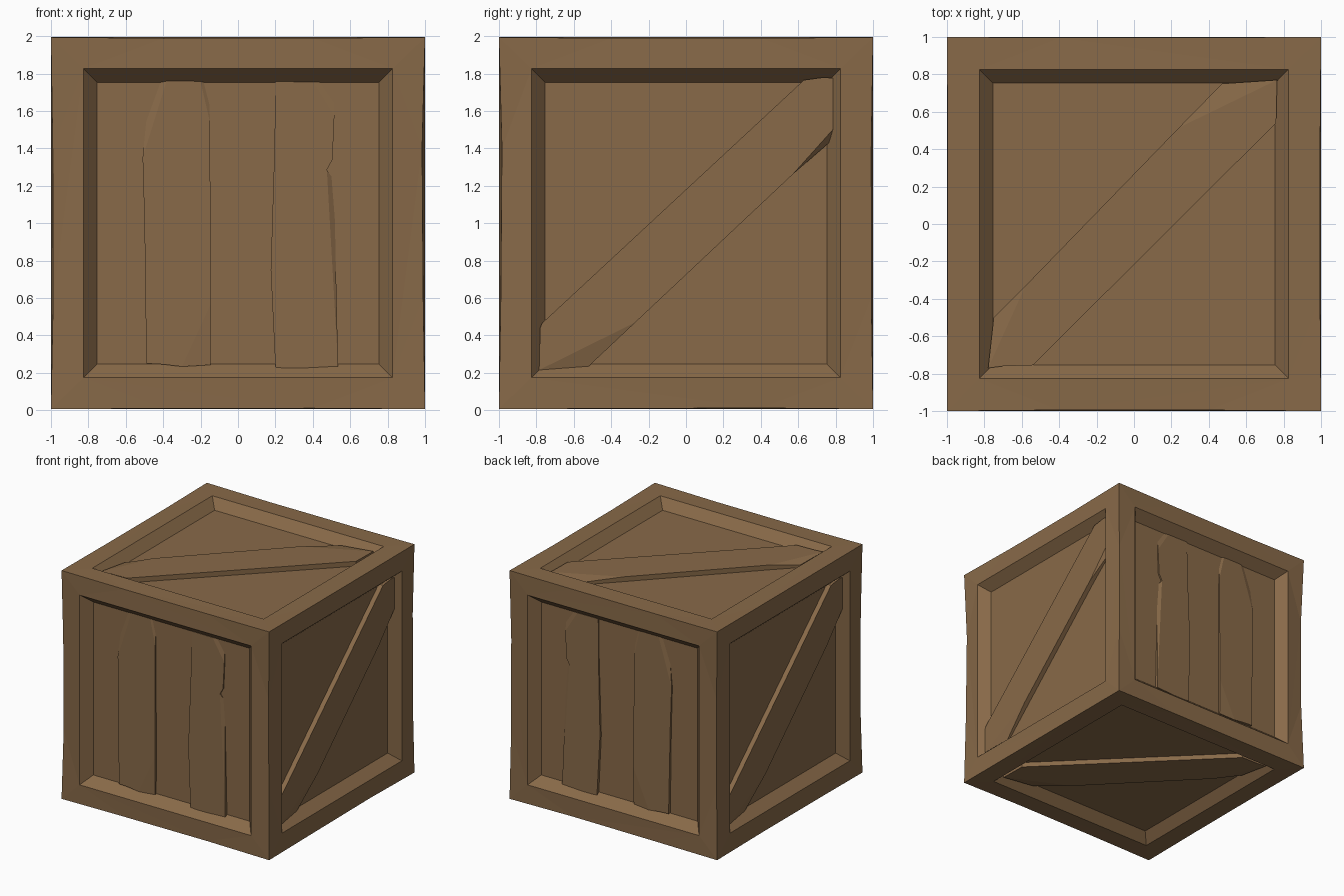
import bpy, bmesh, random
from mathutils import Vector

if "Cube" in bpy.data.objects:
    bpy.data.objects.remove(bpy.data.objects["Cube"])

random.seed(4)
wood = bpy.data.materials.new("brown_wood")
wood.diffuse_color = (0.247, 0.143, 0.0655, 1)
wood.use_nodes = True
wood.node_tree.nodes["Principled BSDF"].inputs["Base Color"].default_value = wood.diffuse_color

CENTRE = Vector((0, 0, 1))
FLOOR = 0.915          # distance of the recessed panels from the centre


def finish(bm, name):
    bmesh.ops.recalc_face_normals(bm, faces=bm.faces)
    me = bpy.data.meshes.new(name)
    bm.to_mesh(me)
    bm.free()
    me.materials.append(wood)
    ob = bpy.data.objects.new(name, me)
    bpy.context.collection.objects.link(ob)
    return ob


# Crate body: cube with a bevelled, recessed panel in every face
bm = bmesh.new()
bmesh.ops.create_cube(bm, size=2)
outer = list(bm.edges)
panels = list(bm.faces)
bmesh.ops.inset_individual(bm, faces=panels, thickness=0.174, depth=0, use_even_offset=True)
bmesh.ops.inset_individual(bm, faces=panels, thickness=0.073, depth=0, use_even_offset=True)
for f in panels:
    n = f.normal.copy()
    for v in f.verts:
        v.co -= n * (1 - FLOOR)
# Worn outer edges: two slightly dented points along each, upright edges most
for e in outer:
    a, b = e.verts
    pa, pb = a.co.copy(), b.co.copy()
    mid = (pa + pb) / 2
    lo, hi = (0.008, 0.018) if abs(mid.z) < 0.1 else (0.002, 0.006)
    ne, v1 = bmesh.utils.edge_split(e, a, 0.3)
    v1.co = pa.lerp(pb, 0.3) - mid * random.uniform(lo, hi)
    e2 = next(x for x in v1.link_edges if b in x.verts)
    ne, v2 = bmesh.utils.edge_split(e2, v1, 0.5)
    v2.co = pa.lerp(pb, 0.7) - mid * random.uniform(lo, hi)
for v in bm.verts:
    if abs(v.co.z) > 0.95:
        v.co.z *= 0.994
bmesh.ops.triangulate(bm, faces=[f for f in bm.faces if len(f.verts) > 4])
bmesh.ops.translate(bm, verts=bm.verts, vec=CENTRE)
finish(bm, "crate_body")


def board(name, outline, height, U, V, N, tilt=0):
    """Flat board on a panel; a third value on a point chips that corner down."""
    U, V, N = Vector(U), Vector(V), Vector(N)
    bm = bmesh.new()
    top, low, chipped = [], [], []
    for p in outline:
        drop = p[2] if len(p) > 2 else 0
        base = CENTRE + U * p[0] + V * p[1] + N * FLOOR
        lift = height - drop - tilt * (p[1] + 0.77) / 1.54
        top.append(bm.verts.new(base + N * lift))
        low.append(bm.verts.new(base - N * 0.03))
        chipped.append(drop > 0)
    n = len(top)
    for i in range(n):
        j = (i + 1) % n
        bm.faces.new((low[i], low[j], top[j], top[i]))
        if chipped[i]:
            bm.faces.new((top[i - 1], top[i], top[j]))
    bm.faces.new([v for v, c in zip(top, chipped) if not c])
    bm.faces.new(low[::-1])
    finish(bm, name)


# Raised planks on front and back (back mirrors the front), sinking in at the top
plank_left = [(-0.49, -0.75), (-0.4, -0.755), (-0.3, -0.767), (-0.148, -0.758, 0.01),
              (-0.145, -0.43), (-0.15, 0.54), (-0.155, 0.75, 0.02), (-0.2, 0.757),
              (-0.38, 0.766), (-0.47, 0.752, 0.02), (-0.51, 0.35), (-0.5, 0.0)]
plank_right = [(0.2, -0.77), (0.28, -0.778), (0.535, -0.765), (0.513, 0.23, 0.02),
               (0.475, 0.285), (0.505, 0.34), (0.515, 0.57), (0.51, 0.75, 0.02),
               (0.4, 0.755), (0.2, 0.757), (0.195, 0.4), (0.175, -0.25)]
for side, s in (("front", -1), ("back", 1)):
    for label, pts in (("left", plank_left), ("right", plank_right)):
        board(f"{side}_plank_{label}", pts, 0.025, (1, 0, 0), (0, 0, 1), (0, s, 0), 0.018)

# Diagonal braces on the two sides (turned half round)
side_brace = [(-0.785, -0.785), (-0.52, -0.765, 0.025), (-0.27, -0.53), (0.57, 0.26),
              (0.765, 0.43, 0.03), (0.785, 0.5), (0.785, 0.775), (0.74, 0.78),
              (0.63, 0.765), (-0.77, -0.535), (-0.78, -0.56)]
for side, s in (("right", 1), ("left", -1)):
    board(f"{side}_brace", side_brace, 0.042, (0, s, 0), (0, 0, 1), (s, 0, 0))

# Diagonal braces on top and bottom (turned over)
top_brace = [(-0.78, -0.77), (-0.7, -0.76), (-0.54, -0.755), (0.76, 0.54), (0.765, 0.77),
             (0.47, 0.75, 0.02), (0.24, 0.515), (-0.58, -0.33), (-0.75, -0.5, 0.02)]
for side, s in (("top", 1), ("bottom", -1)):
    board(f"{side}_brace", top_brace, 0.042, (1, 0, 0), (0, s, 0), (0, 0, s))
